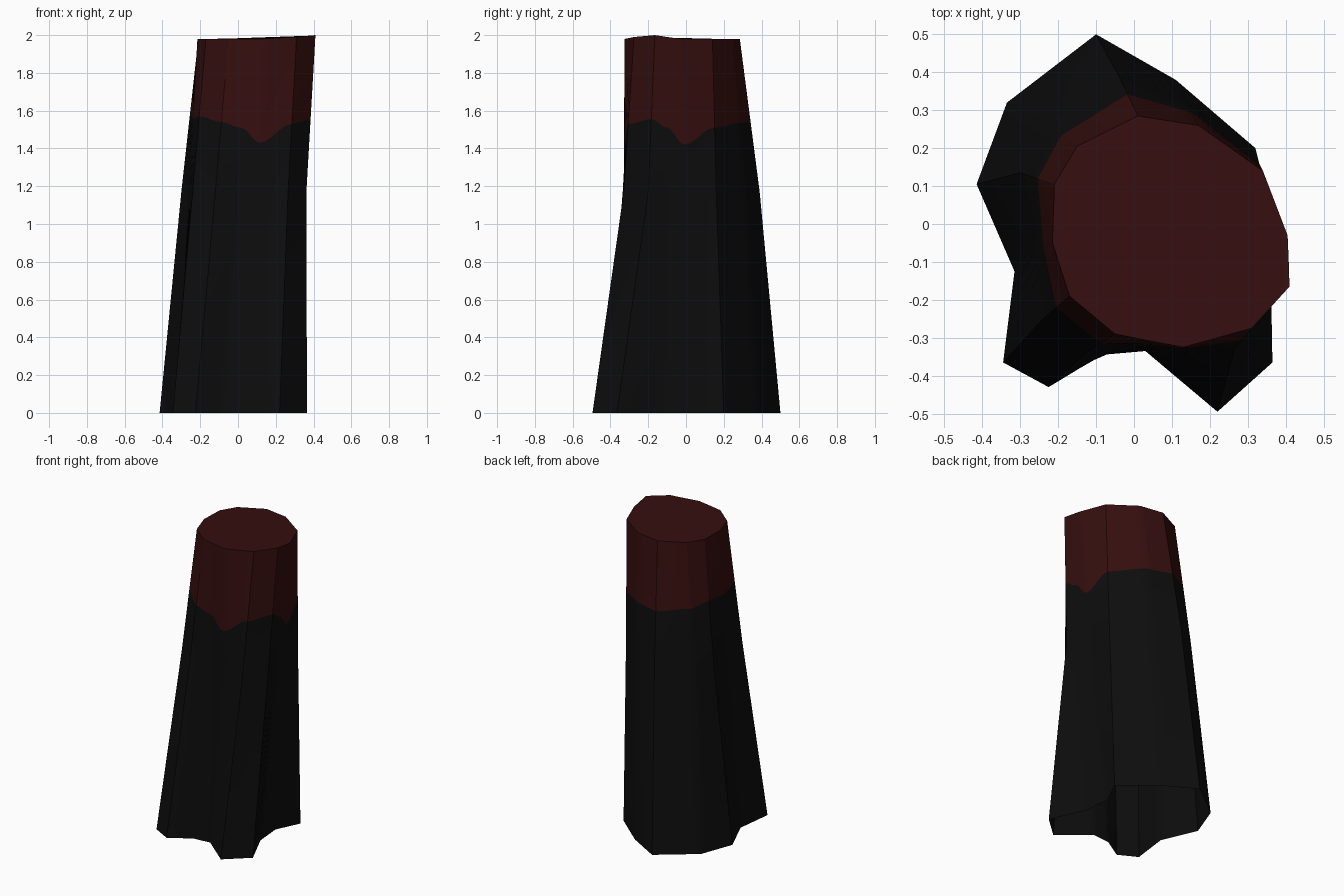
import bpy, bmesh, math

cube = bpy.data.objects.get("Cube")
if cube:
    bpy.data.objects.remove(cube)


def make_material(name, color):
    mat = bpy.data.materials.new(name)
    mat.use_nodes = True
    mat.diffuse_color = (*color, 1)
    mat.node_tree.nodes["Principled BSDF"].inputs["Base Color"].default_value = (*color, 1)
    return mat


# Plan outlines: flared root foot, waist and cut top
FOOT = [(-.10, .50), (.11, .38), (.32, .20), (.245, .045), (.26, -.135), (.365, -.365), (.22, -.495),
        (.03, -.335), (-.085, -.345), (-.225, -.43), (-.345, -.365), (-.315, -.125), (-.415, .105), (-.335, .32)]
WAIST = [(-.04, .39), (.14, .32), (.33, .16), (.35, 0), (.355, -.1), (.362, -.2), (.265, -.33),
         (.11, -.33), (0, -.32), (-.12, -.335), (-.24, -.25), (-.26, -.07), (-.30, .135), (-.23, .26)]
TOP = [(.01, .285), (.17, .26), (.34, .14), (.405, -.03), (.408, -.1), (.41, -.165), (.31, -.275),
       (.13, -.325), (.04, -.308), (-.05, -.29), (-.17, -.19), (-.215, -.05), (-.21, .105), (-.15, .205)]
# Height of the wavy colour edge at each corner
EDGE = [1.54, 1.535, 1.51, 1.42, 1.51, 1.555, 1.53, 1.43, 1.51, 1.54, 1.57, 1.56, 1.585, 1.56]
SIDES, STEPS = len(FOOT), 5
WAIST_Z = 1.17


def lerp(a, b, t):
    return a + (b - a) * t


def resample(outline):
    points = []
    for i, a in enumerate(outline):
        b = outline[(i + 1) % SIDES]
        points += [(lerp(a[0], b[0], j / STEPS), lerp(a[1], b[1], j / STEPS)) for j in range(STEPS)]
    return points


def edge_height(k):
    i, j = divmod(k, STEPS)
    t = (1 - math.cos(math.pi * j / STEPS)) / 2
    return lerp(EDGE[i], EDGE[(i + 1) % SIDES], t)


foot = [(x, y, 0) for x, y in resample(FOOT)]
waist = [(x, y, WAIST_Z) for x, y in resample(WAIST)]
# The cut top rises to one small peak
peak = 5 * STEPS
top = [(x, y, 1.98 + .02 * max(0, 1 - abs(k - peak) / (2 * STEPS)))
       for k, (x, y) in enumerate(resample(TOP))]
band = []
for k, (w, t) in enumerate(zip(waist, top)):
    z = edge_height(k)
    f = (z - WAIST_Z) / (t[2] - WAIST_Z)
    band.append((lerp(w[0], t[0], f), lerp(w[1], t[1], f), z))

# Loft the rings; the foot stays open underneath
bm = bmesh.new()
rings = [[bm.verts.new(p) for p in ring] for ring in (foot, waist, band, top)]
count = SIDES * STEPS
for level in range(3):
    low, high = rings[level], rings[level + 1]
    for k in range(count):
        n = (k + 1) % count
        face = bm.faces.new((low[k], low[n], high[n], high[k]))
        face.material_index = 1 if level == 2 else 0
cap = bm.faces.new(rings[3])
cap.material_index = 1
bmesh.ops.recalc_face_normals(bm, faces=bm.faces[:])
cap.normal_update()
if cap.normal.z < 0:
    bmesh.ops.reverse_faces(bm, faces=bm.faces[:])

mesh = bpy.data.meshes.new("fluted_stump")
bm.to_mesh(mesh)
bm.free()
mesh.materials.append(make_material("charred black", (.004, .004, .004)))
mesh.materials.append(make_material("dark red", (.036, .0045, .0045)))
stump = bpy.data.objects.new("fluted_stump", mesh)
bpy.context.collection.objects.link(stump)

# Soft sides with a crisp top rim
bpy.ops.object.select_all(action="DESELECT")
stump.select_set(True)
bpy.context.view_layer.objects.active = stump
bpy.ops.object.shade_smooth_by_angle(angle=math.radians(30))
